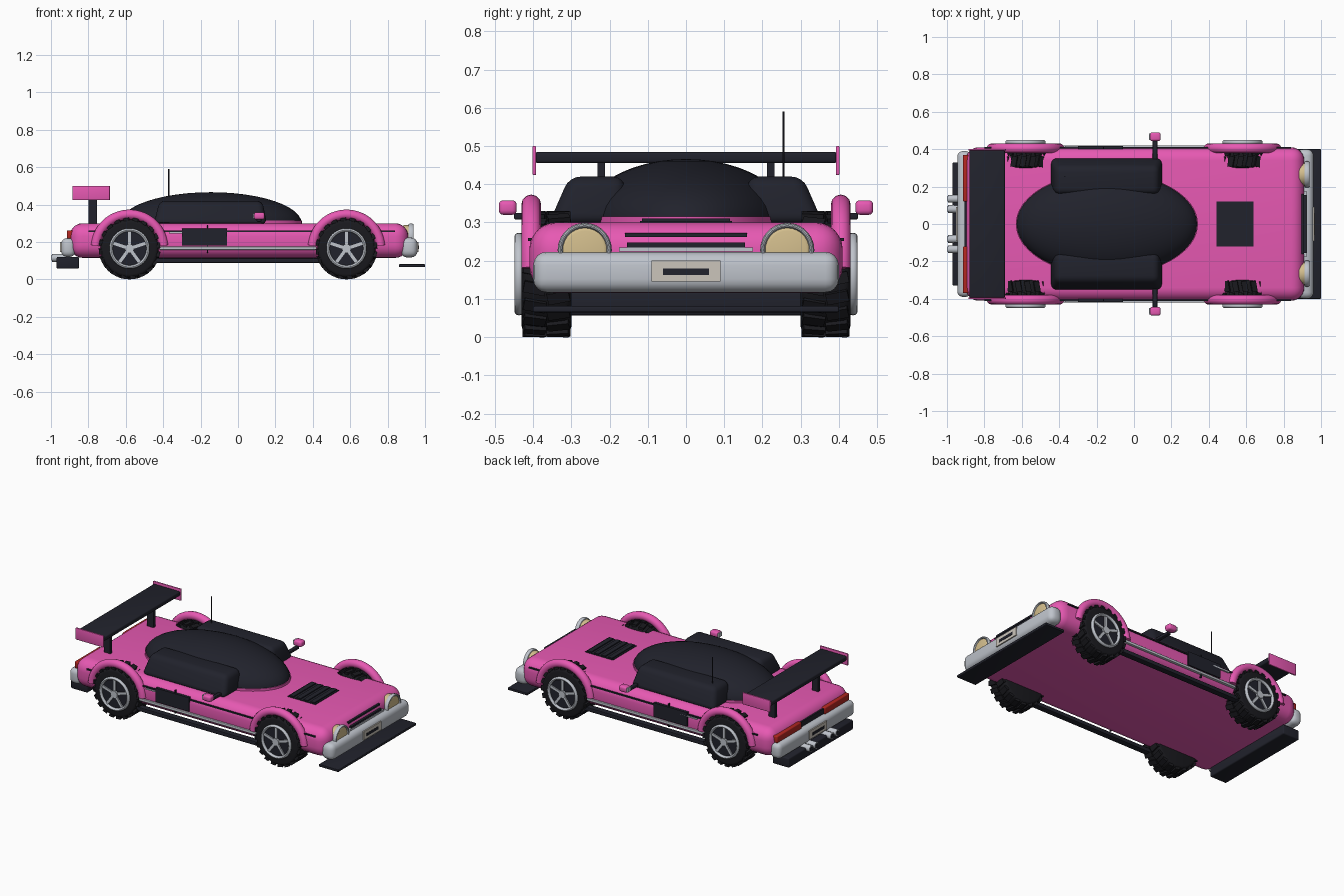
import bpy, bmesh, math
from mathutils import Matrix, Vector

if "Cube" in bpy.data.objects:
    bpy.data.objects.remove(bpy.data.objects["Cube"])

def mat(name, r, g, b):
    m = bpy.data.materials.new(name)
    m.diffuse_color = (r, g, b, 1)
    m.use_nodes = True
    m.node_tree.nodes["Principled BSDF"].inputs["Base Color"].default_value = m.diffuse_color
    return m

PINK = mat("pink paint", 0.80, 0.10, 0.45)
DARK = mat("dark trim", 0.015, 0.016, 0.025)
TYRE = mat("tyre rubber", 0.010, 0.010, 0.013)
SILVER = mat("silver metal", 0.52, 0.55, 0.60)
BEIGE = mat("lamp glass", 0.66, 0.52, 0.27)
RED = mat("red glass", 0.45, 0.02, 0.015)
PLATE = mat("plate grey", 0.60, 0.56, 0.50)

def finish(name, bm, m, bevel=0, seg=3):
    me = bpy.data.meshes.new(name)
    bmesh.ops.recalc_face_normals(bm, faces=bm.faces)
    bm.to_mesh(me)
    bm.free()
    me.materials.append(m)
    ob = bpy.data.objects.new(name, me)
    bpy.context.collection.objects.link(ob)
    if bevel:
        b = ob.modifiers.new("bevel", 'BEVEL')
        b.width, b.segments, b.limit_method = bevel, seg, 'ANGLE'
    bpy.ops.object.select_all(action='DESELECT')
    ob.select_set(True)
    bpy.context.view_layer.objects.active = ob
    if bevel:
        bpy.ops.object.modifier_apply(modifier="bevel")
    bpy.ops.object.shade_smooth_by_angle(angle=math.radians(35))
    return ob

def box(name, m, x, y, z, bevel=0, seg=3, top=None):
    """Box from (min, max) ranges; top = optional (x range, y range) of the upper face."""
    bm = bmesh.new()
    tx, ty = top or (x, y)
    vs = [bm.verts.new((px, py, pz)) for (ax, ay, pz) in ((x, y, z[0]), (tx, ty, z[1]))
          for px, py in ((ax[0], ay[0]), (ax[1], ay[0]), (ax[1], ay[1]), (ax[0], ay[1]))]
    for f in ((0, 1, 2, 3), (4, 5, 6, 7), (0, 1, 5, 4), (1, 2, 6, 5), (2, 3, 7, 6), (3, 0, 4, 7)):
        bm.faces.new([vs[i] for i in f])
    return finish(name, bm, m, bevel, seg)

def cyl(name, m, loc, r, depth, axis='Z', scale=(1, 1, 1), bevel=0, n=32):
    rot = {'X': Matrix.Rotation(math.pi / 2, 4, 'Y'), 'Y': Matrix.Rotation(math.pi / 2, 4, 'X'), 'Z': Matrix()}[axis]
    bm = bmesh.new()
    bmesh.ops.create_cone(bm, cap_ends=True, segments=n, radius1=r, radius2=r, depth=depth,
                          matrix=Matrix.Translation(loc) @ Matrix.Diagonal((*scale, 1)) @ rot)
    return finish(name, bm, m, bevel)

def arc(name, m, loc, axis, major, minor, a0, a1, n=28, wide=1.0):
    """Tube swept along an arc about the X or Y axis, angles in degrees from horizontal."""
    bm = bmesh.new()
    full = a1 - a0 >= 360
    rings = []
    for i in range(n if full else n + 1):
        a = math.radians(a0 + (a1 - a0) * i / n)
        ring = []
        for k in range(12):
            t = 2 * math.pi * k / 12
            r, s = major + minor * math.cos(t), minor * wide * math.sin(t)
            h, v = r * math.cos(a), r * math.sin(a)
            ring.append(bm.verts.new(Vector(loc) + (Vector((h, s, v)) if axis == 'Y' else Vector((s, h, v)))))
        rings.append(ring)
    for i in range(n):
        p, q = rings[i], rings[(i + 1) % len(rings)]
        for k in range(12):
            bm.faces.new((p[k], p[(k + 1) % 12], q[(k + 1) % 12], q[k]))
    if not full:
        bm.faces.new(rings[0])
        bm.faces.new(rings[-1])
    return finish(name, bm, m)

def blocks(name, m, items):
    """Many small boxes in one mesh, each given as a matrix."""
    bm = bmesh.new()
    for mx in items:
        bmesh.ops.create_cube(bm, size=1, matrix=mx)
    return finish(name, bm, m)

# Body shell and cowl
box("body", PINK, (-0.90, 0.91), (-0.41, 0.41), (0.115, 0.30), 0.07, 6)
cyl("canopy_base", PINK, (-0.145, 0, 0.305), 1, 0.02, scale=(0.487, 0.277, 1), n=64)

# Canopy dome
bm = bmesh.new()
bmesh.ops.create_uvsphere(bm, u_segments=48, v_segments=24, radius=1)
bmesh.ops.delete(bm, geom=[v for v in bm.verts if v.co.z < -0.05], context='VERTS')
bmesh.ops.transform(bm, verts=bm.verts, matrix=Matrix.Translation((-0.145, 0, 0.30)) @ Matrix.Diagonal((0.485, 0.275, 0.166, 1)))
finish("canopy", bm, DARK)

# Bonnet vent with slats
box("bonnet_vent", DARK, (0.44, 0.64), (-0.12, 0.12), (0.295, 0.304))
for i in range(4):
    x = 0.465 + i * 0.05
    box("vent_slat", DARK, (x - 0.015, x + 0.015), (-0.115, 0.115), (0.30, 0.310))

# Bumpers, splitter, diffuser
box("front_bumper", SILVER, (0.87, 0.96), (-0.40, 0.40), (0.117, 0.223), 0.035, 4)
box("rear_bumper", SILVER, (-0.945, -0.87), (-0.39, 0.39), (0.12, 0.22), 0.03, 4)
box("front_splitter", DARK, (0.86, 1.0), (-0.40, 0.40), (0.065, 0.081), 0.004)
box("rear_diffuser", DARK, (-0.97, -0.85), (-0.33, 0.33), (0.057, 0.12), 0.008)

# Number plates
for s, x in ((1, 0.962), (-1, -0.947)):
    box("number_plate", PLATE, (x - 0.004, x + 0.004), (-0.09, 0.09), (0.145, 0.20))
    box("plate_bar", DARK, (x + s * 0.004 - 0.002, x + s * 0.004 + 0.002), (-0.06, 0.06), (0.162, 0.18))

# Grille
box("grille_trim", SILVER, (0.89, 0.925), (-0.175, 0.175), (0.224, 0.235))
box("lower_grille", DARK, (0.89, 0.922), (-0.155, 0.155), (0.235, 0.247))
box("upper_grille", DARK, (0.87, 0.908), (-0.16, 0.16), (0.262, 0.273))

# Exhaust pipes
for y in (-0.135, -0.08, 0.08, 0.135):
    cyl("exhaust_pipe", SILVER, (-0.95, y, 0.115), 0.021, 0.09, 'X', n=20)
    cyl("exhaust_bore", DARK, (-0.994, y, 0.115), 0.015, 0.006, 'X', n=20)

# Wing and antenna
box("wing", DARK, (-0.88, -0.69), (-0.395, 0.395), (0.455, 0.485), 0.008)
cyl("antenna", DARK, (-0.37, 0.255, 0.44), 0.003, 0.30, n=8)
cyl("antenna_base", DARK, (-0.37, 0.255, 0.305), 0.008, 0.02, n=12)
box("tail_panel", DARK, (-0.905, -0.88), (-0.12, 0.12), (0.222, 0.255))

# Parts repeated on both sides
for s in (-1, 1):
    def side(a, b):
        return tuple(sorted((s * a, s * b)))
    box("wing_end_plate", PINK, (-0.885, -0.685), side(0.392, 0.402), (0.424, 0.50), 0.003)
    box("wing_strut", DARK, (-0.80, -0.755), side(0.212, 0.232), (0.29, 0.46))
    box("side_window_pod", DARK, (-0.45, 0.155), side(0.16, 0.36), (0.295, 0.42), 0.03, 4,
        top=((-0.42, 0.13), side(0.16, 0.305)))
    cyl("headlight", BEIGE, (0.905, s * 0.265, 0.228), 0.062, 0.055, 'X', bevel=0.012)
    arc("headlight_ring", SILVER, (0.925, s * 0.265, 0.228), 'X', 0.064, 0.007, 0, 360, wide=2)
    box("tail_light", RED, (-0.915, -0.87), side(0.12, 0.37), (0.218, 0.262), 0.006)
    # Mirrors
    box("mirror", PINK, (0.085, 0.143), side(0.443, 0.49), (0.32, 0.358), 0.012)
    box("mirror_glass", SILVER, (0.079, 0.087), side(0.449, 0.484), (0.326, 0.352))
    box("mirror_arm", DARK, (0.10, 0.125), side(0.34, 0.45), (0.308, 0.325), 0.004)
    # Side trim
    box("side_moulding", SILVER, (-0.42, 0.42), side(0.40, 0.42), (0.158, 0.175), 0.004)
    box("side_line", DARK, (-0.80, 0.84), side(0.40, 0.413), (0.252, 0.260))
    box("side_vent", DARK, (-0.30, -0.06), side(0.40, 0.418), (0.182, 0.272))
    box("door_handle", SILVER, (-0.37, -0.25), side(0.40, 0.418), (0.244, 0.252))
    box("door_seam", DARK, (-0.167, -0.160), side(0.40, 0.4115), (0.14, 0.29))
    box("side_skirt", DARK, (-0.46, 0.46), side(0.375, 0.415), (0.088, 0.113), 0.004)
    for x in (-0.58, 0.58):
        # Wheel arch
        arc("wheel_arch", PINK, (x, s * 0.405, 0.165), 'Y', 0.182, 0.026, 5, 175)
        # Tyre and tread
        c = (x, s * 0.365, 0.165)
        cyl("tyre", TYRE, c, 0.155, 0.13, 'Y', bevel=0.018, n=48)
        lugs = []
        for i in range(20):
            for row in (-1, 1):
                a = 2 * math.pi * (i + 0.25 * row) / 20
                lugs.append(Matrix.Translation(c) @ Matrix.Rotation(a, 4, 'Y')
                            @ Matrix.Translation((0, row * 0.031, 0.152))
                            @ Matrix.Rotation(row * 0.2, 4, 'Z')
                            @ Matrix.Diagonal((0.03, 0.058, 0.025, 1)))
        blocks("tyre_tread", TYRE, lugs)
        # Rim, hub and spokes
        cyl("rim_disc", DARK, (x, s * 0.427, 0.165), 0.098, 0.012, 'Y')
        arc("rim_ring", SILVER, (x, s * 0.437, 0.165), 'Y', 0.099, 0.009, 0, 360, n=40, wide=1.3)
        cyl("wheel_hub", SILVER, (x, s * 0.437, 0.165), 0.024, 0.018, 'Y', n=20)
        blocks("wheel_spokes", SILVER,
               [Matrix.Translation((x, s * 0.435, 0.165)) @ Matrix.Rotation(2 * math.pi * k / 5, 4, 'Y')
                @ Matrix.Translation((0, 0, 0.055)) @ Matrix.Diagonal((0.017, 0.012, 0.09, 1)) for k in range(5)])
